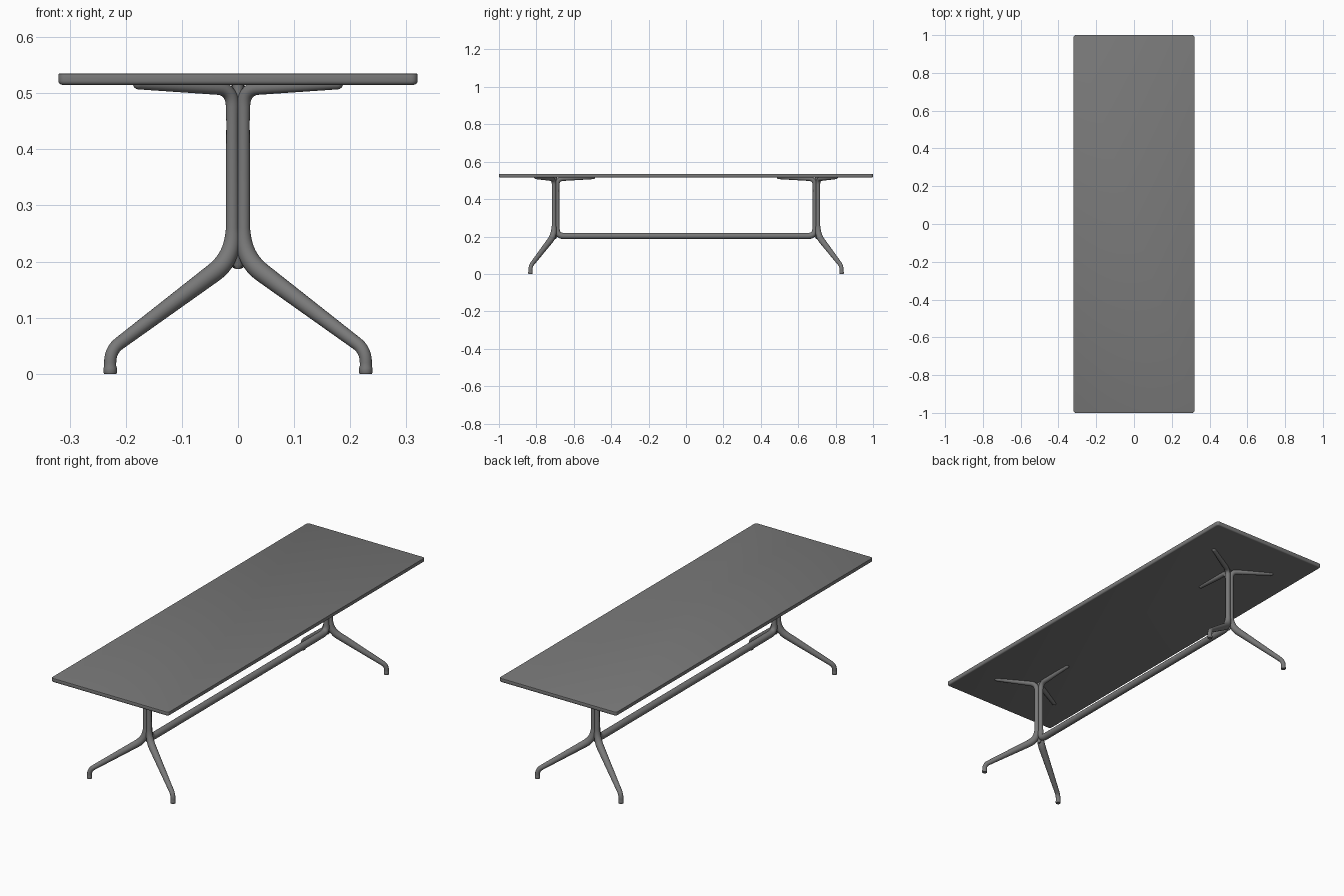
import bpy, bmesh, math
from mathutils import Vector

if "Cube" in bpy.data.objects:
    bpy.data.objects.remove(bpy.data.objects["Cube"], do_unlink=True)

grey = bpy.data.materials.new("dark grey")
grey.use_nodes = True
colour = (0.19, 0.19, 0.19, 1)
grey.diffuse_color = colour
grey.node_tree.nodes["Principled BSDF"].inputs["Base Color"].default_value = colour

END_Y = 0.70      # distance of each pedestal from the middle
LOBE = 0.0115     # offset of each column tube from the column axis


def finish(bm, name, angle):
    bmesh.ops.recalc_face_normals(bm, faces=bm.faces)
    mesh = bpy.data.meshes.new(name)
    bm.to_mesh(mesh)
    bm.free()
    mesh.materials.append(grey)
    obj = bpy.data.objects.new(name, mesh)
    bpy.context.collection.objects.link(obj)
    bpy.ops.object.select_all(action="DESELECT")
    obj.select_set(True)
    bpy.context.view_layer.objects.active = obj
    bpy.ops.object.shade_smooth_by_angle(angle=math.radians(angle))
    return obj


def rounded(points, steps=9):
    """Points are (reach, height, radius, fillet); round the corners."""
    vs = [Vector(p[:3]) for p in points]
    path = [vs[0]]
    for i in range(1, len(vs) - 1):
        f = points[i][3]
        if not f:
            path.append(vs[i])
            continue
        a = vs[i] + (vs[i - 1] - vs[i]).normalized() * f
        b = vs[i] + (vs[i + 1] - vs[i]).normalized() * f
        for k in range(steps + 1):
            t = k / steps
            path.append(a.lerp(vs[i], t).lerp(vs[i].lerp(b, t), t))
    return path + [vs[-1]]


def sweep(name, points, centre_y, angle, sides=20):
    """Tapered tube bent within the upright plane at the given angle."""
    path = rounded(points)
    d = Vector((math.cos(angle), math.sin(angle), 0))
    across = Vector((-d.y, d.x, 0))
    up = Vector((0, 0, 1))
    base = Vector((0, centre_y, 0))
    bm = bmesh.new()
    rings = []
    for i, p in enumerate(path):
        q = path[min(i + 1, len(path) - 1)] - path[max(i - 1, 0)]
        n = (up * q.x - d * q.y).normalized()
        c = base + d * p.x + up * p.y
        rings.append([bm.verts.new(c + p.z * (n * math.cos(s) + across * math.sin(s)))
                      for s in (math.tau * k / sides for k in range(sides))])
    for r0, r1 in zip(rings, rings[1:]):
        for k in range(sides):
            j = (k + 1) % sides
            bm.faces.new((r0[k], r0[j], r1[j], r1[k]))
    bm.faces.new(rings[0])
    bm.faces.new(rings[-1])
    return finish(bm, name, 50)


# Tabletop: rounded corners, soft lower edge, crisp upper edge
bm = bmesh.new()
bmesh.ops.create_cube(bm, size=1)
for v in bm.verts:
    v.co = Vector((v.co.x * 0.64, v.co.y * 2, 0.525 + v.co.z * 0.02))
upright = [e for e in bm.edges if abs(e.verts[0].co.z - e.verts[1].co.z) > 0.01]
bmesh.ops.bevel(bm, geom=upright, offset=0.012, segments=5, profile=0.5, affect="EDGES")
for z, size, segs in ((0.515, 0.007, 4), (0.535, 0.0015, 2)):
    rim = [e for e in bm.edges if all(abs(v.co.z - z) < 1e-4 for v in e.verts)]
    bmesh.ops.bevel(bm, geom=rim, offset=size, segments=segs, profile=0.5, affect="EDGES")
finish(bm, "tabletop", 30)

# Column and upper arm, shared by every branch
upper = [(LOBE, 0.26, 0.0115, 0), (LOBE, 0.45, 0.011, 0), (LOBE, 0.508, 0.0125, 0.032),
         (0.206, 0.517, 0.010, 0), (0.211, 0.517, 0.008, 0), (0.214, 0.517, 0.004, 0)]
# Foot, ankle and sloping leg
leg = [(0.263, 0, 0.0108, 0), (0.263, 0.002, 0.012, 0), (0.263, 0.010, 0.012, 0),
       (0.263, 0.014, 0.0108, 0), (0.263, 0.042, 0.011, 0.022), (LOBE, 0.205, 0.018, 0.045)]
# Long stretcher out to the middle of the table
beam = [(END_Y, 0.203, 0.0165, 0), (LOBE, 0.203, 0.0165, 0.035)]

for end, side in (("front", -1), ("back", 1)):
    y = side * END_Y
    inward = -side * math.pi / 2
    sweep(end + "_stretcher_branch", beam + upper, y, inward)
    for label, turn in (("a", 1), ("b", -1)):
        sweep(f"{end}_leg_branch_{label}", leg + upper, y, inward + turn * math.tau / 3)
    # Core filling the gap between the three column tubes
    sweep(end + "_column_core", [(0, 0.187, 0.004, 0), (0, 0.195, 0.0095, 0),
                                 (0, 0.518, 0.0095, 0)], y, 0)
